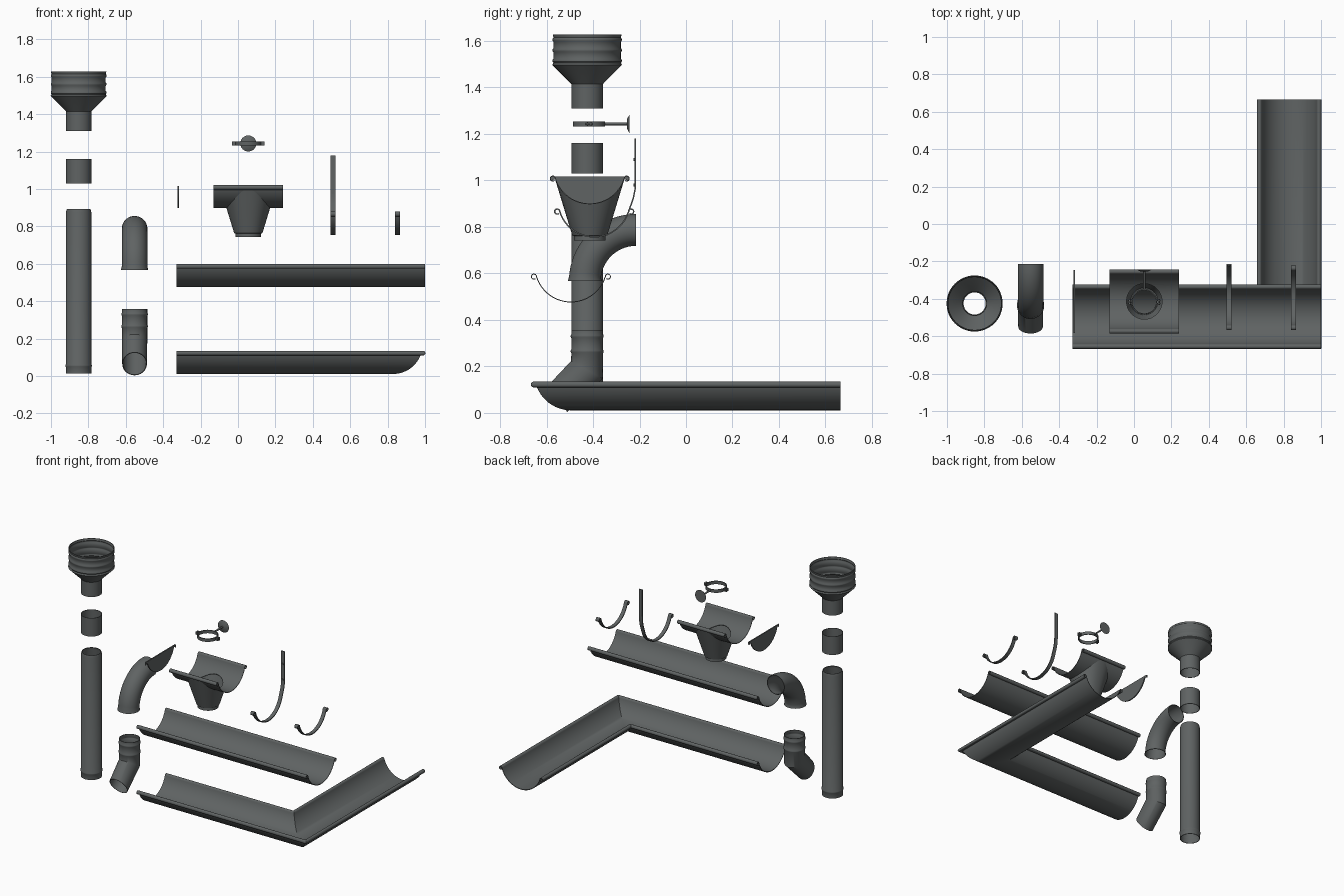
import bpy, bmesh
from math import sin, cos, pi, radians, sqrt
from mathutils import Vector, Matrix

if "Cube" in bpy.data.objects:
    bpy.data.objects.remove(bpy.data.objects["Cube"])

metal = bpy.data.materials.new("dark grey metal")
metal.use_nodes = True
metal.diffuse_color = (0.115, 0.125, 0.125, 1)
metal.node_tree.nodes["Principled BSDF"].inputs["Base Color"].default_value = metal.diffuse_color

SEG = 48
WALL = 0.004
ARC_R = 0.155
HALF = 0.148


def finish(name, bm, wall=0, cutter=None):
    """Turn a bmesh into a named object, thicken, cut and shade it."""
    bmesh.ops.recalc_face_normals(bm, faces=bm.faces)
    mesh = bpy.data.meshes.new(name)
    bm.to_mesh(mesh)
    bm.free()
    mesh.materials.append(metal)
    ob = bpy.data.objects.new(name, mesh)
    bpy.context.collection.objects.link(ob)
    bpy.ops.object.select_all(action="DESELECT")
    ob.select_set(True)
    bpy.context.view_layer.objects.active = ob
    if wall:
        mod = ob.modifiers.new("wall", "SOLIDIFY")
        mod.thickness = wall
        mod.offset = 0
        bpy.ops.object.modifier_apply(modifier=mod.name)
    if cutter:
        mod = ob.modifiers.new("hole", "BOOLEAN")
        mod.object = cutter
        mod.operation = "DIFFERENCE"
        bpy.ops.object.modifier_apply(modifier=mod.name)
    bpy.ops.object.shade_smooth_by_angle(angle=radians(35))
    return ob


def loft(name, rings, closed=True, wall=WALL, cutter=None):
    """Skin a row of equal rings."""
    bm = bmesh.new()
    rows = [[bm.verts.new(p) for p in ring] for ring in rings]
    n = len(rows[0])
    for a, b in zip(rows, rows[1:]):
        for i in range(n if closed else n - 1):
            j = (i + 1) % n
            bm.faces.new((a[i], a[j], b[j], b[i]))
    return finish(name, bm, wall, cutter)


def circle(fn):
    return [fn(2 * pi * i / SEG) for i in range(SEG)]


def lathe(name, x, y, profile, wall=WALL):
    return loft(name, [circle(lambda t: (x + r * cos(t), y + r * sin(t), z))
                       for r, z in profile], wall=wall)


def bead(r, z, h=0.008, out=0.004):
    return [(r, z - h), (r + out, z - h / 3), (r + out, z + h / 3), (r, z + h)]


def tube_ring(x, front, back, r):
    """Ellipse standing between a front and a back point in the y-z plane."""
    f, b = Vector(front), Vector(back)
    mid, half = (f + b) / 2, (b - f) / 2
    return circle(lambda t: (x + r * cos(t), *(mid + half * sin(t))))


def solid(name, kind, matrix, **kw):
    bm = bmesh.new()
    if kind == "box":
        bmesh.ops.create_cube(bm, size=1, matrix=matrix)
    else:
        bmesh.ops.create_cone(bm, cap_ends=True, segments=32, matrix=matrix, **kw)
    return finish(name, bm)


# Trough cross-section: shallow arc with a rolled rim on each side
def arc(n=24):
    top = 1.27
    return [(ARC_R * sin(a), ARC_R * (1 - cos(a)))
            for a in (-top + 2 * top * i / n for i in range(n + 1))]


def curl(r=0.011, n=12):
    cy, cz = HALF + r, 0.109
    return [(cy + r * cos(a), cz + r * sin(a))
            for a in (pi - radians(310) * i / n for i in range(1, n + 1))]


def gutter_profile():
    right = curl()
    left = [(-u, w) for u, w in reversed(right)]
    return left + arc() + right


def sweep(name, profile, stations, z, wall=WALL, cutter=None):
    """Carry the cross-section through (x, y, sideways x, sideways y)."""
    rings = [[(x + sx * u, y + sy * u, z + w) for u, w in profile]
             for x, y, sx, sy in stations]
    return loft(name, rings, closed=False, wall=wall, cutter=cutter)


# Gutters
sweep("corner_gutter", gutter_profile(),
      [(-0.33, -0.495, 0, -1), (0.83, -0.495, 1, -1), (0.83, 0.665, 1, 0)], 0.013)
sweep("straight_gutter", gutter_profile(),
      [(-0.33, -0.495, 0, -1), (1.0, -0.495, 0, -1)], 0.477)

# Gutter outlet: trough with a hole, funnel and spigot below
OX, OY, OZ = 0.055, -0.414, 0.899
cutter = solid("hole_cutter", "cone", Matrix.Translation((OX, OY, OZ)),
               radius1=0.095, radius2=0.095, depth=0.2)
cutter.hide_render = True
sweep("outlet_trough", gutter_profile(),
      [(OX - 0.185, OY, 0, -1), (OX + 0.185, OY, 0, -1)], OZ, cutter=cutter)
bpy.data.objects.remove(cutter)


def saddle(t):
    y = 0.146 * sin(t)
    return (OX + 0.115 * cos(t), OY + y, OZ + ARC_R - sqrt(ARC_R ** 2 - y * y))


loft("outlet_funnel", [circle(saddle)] +
     [circle(lambda t: (OX + r * cos(t), OY + r * sin(t), z))
      for r, z in ((0.074, 0.765), (0.066, 0.762), (0.066, 0.742))])

# End cap: flat plate with the trough outline
bm = bmesh.new()
outline = [(-0.168, 0.12), (-0.168, 0.1)] + arc() + [(0.168, 0.1), (0.168, 0.12)]
face = bm.faces.new([bm.verts.new((-0.324, OY + u, 0.897 + w)) for u, w in outline])
new = bmesh.ops.extrude_face_region(bm, geom=[face])["geom"]
bmesh.ops.translate(bm, vec=(0.008, 0, 0),
                    verts=[v for v in new if isinstance(v, bmesh.types.BMVert)])
finish("end_cap", bm)

# Brackets: plain hook, and hook with a tall fixing strap
BY, BZ = -0.395, 0.757
strap = [(0.168, 0.165), (0.176, 0.205), (0.177, 0.25), (0.177, 0.423)]
front_curl = [(-u, w) for u, w in reversed(curl())]
for name, x, profile in (("hook_bracket", 0.852, gutter_profile()),
                         ("strap_bracket", 0.507, front_curl + arc() + strap)):
    sweep(name, profile, [(x - 0.013, BY, 0, 1), (x + 0.013, BY, 0, 1)], BZ, wall=0.006)
for z in (0.98, 1.09):
    solid("strap_screw", "cone",
          Matrix.Translation((0.507, BY + 0.173, z)) @ Matrix.Rotation(pi / 2, 4, "X"),
          radius1=0.006, radius2=0.006, depth=0.008)

# Downpipe column: hopper, coupler and long pipe
PX, PY, PR = -0.852, -0.425, 0.066
hopper = [(PR, 1.31), (PR, 1.415), (0.072, 1.422), (0.148, 1.497)]
for z in (1.515, 1.56, 1.605):
    hopper += bead(0.143, z, 0.009)
lathe("hopper", PX, PY, hopper + [(0.146, 1.628)])
lathe("coupler", PX, PY, [(PR, 1.03), (PR, 1.16)])
lathe("long_pipe", PX, PY, [(PR, 0.012)] + bead(PR, 0.055, out=0.003)
      + [(PR, 0.875), (0.061, 0.893)])

# Curved upper elbow with a collar at its lower end
EX, CY, CZ = -0.553, -0.215, 0.567
rings = []
for i in range(21):
    a = pi / 2 * i / 20
    r = 0.071 if i == 0 else 0.0665
    rings.append(tube_ring(EX, (CY - (0.22 + r) * cos(a), CZ + (0.22 + r) * sin(a)),
                           (CY - (0.22 - r) * cos(a), CZ + (0.22 - r) * sin(a)), r))
loft("curved_elbow", rings)

# Mitred lower elbow
rings = [tube_ring(EX, (PY - r, z), (PY + r, z), r)
         for r, z in [(PR, 0.357)] + bead(PR, 0.33, out=0.003) + bead(PR, 0.265, out=0.003)]
rings[1:] = sorted(rings[1:], key=lambda ring: -ring[0][2])
rings.append(tube_ring(EX, (-0.493, 0.222), (-0.36, 0.148), PR))
rings.append(tube_ring(EX, (-0.584, 0.125), (-0.512, 0.005), 0.064))
loft("mitred_elbow", rings)

# Pipe clamp: band, side lugs, rod and wall rose
KZ = 1.243
lathe("clamp_band", OX, -0.417, [(0.066, KZ - 0.011), (0.066, KZ + 0.011)], wall=0.006)
for side in (-1, 1):
    for dy in (-0.007, 0.007):
        solid("clamp_lug", "box", Matrix.Translation((OX + side * 0.077, -0.417 + dy, KZ))
              @ Matrix.Diagonal((0.022, 0.005, 0.022, 1)))
    solid("clamp_bolt", "cone", Matrix.Translation((OX + side * 0.078, -0.417, KZ))
          @ Matrix.Rotation(pi / 2, 4, "X"), radius1=0.005, radius2=0.005, depth=0.03)
turn = Matrix.Rotation(-pi / 2, 4, "X")
solid("clamp_rod", "cone", Matrix.Translation((OX, -0.3, KZ)) @ turn,
      radius1=0.006, radius2=0.006, depth=0.1)
solid("wall_rose", "cone", Matrix.Translation((OX, -0.248, KZ)) @ turn,
      radius1=0.02, radius2=0.043, depth=0.012)
